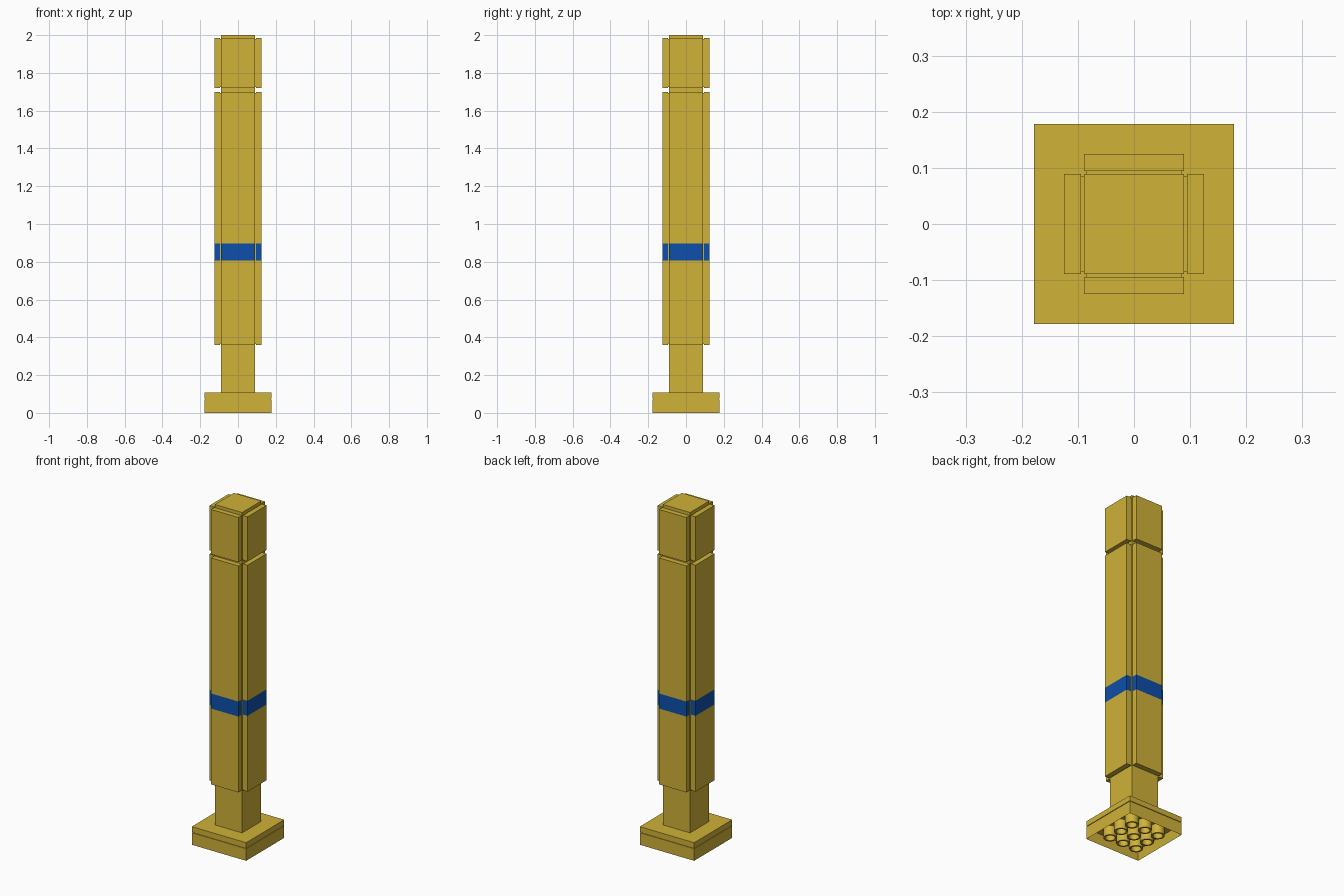
import bpy, bmesh, math
from mathutils import Matrix, Vector

if "Cube" in bpy.data.objects:
    bpy.data.objects.remove(bpy.data.objects["Cube"])

U = 0.0889          # grid module
H = 2.0             # overall height
HALF = U            # half width of the column
LIP = 0.004         # inset of the shadow grooves


def material(name, rgb):
    m = bpy.data.materials.new(name)
    m.diffuse_color = (*rgb, 1)
    m.use_nodes = True
    m.node_tree.nodes["Principled BSDF"].inputs["Base Color"].default_value = m.diffuse_color
    return m


GOLD = material("gold", (0.63, 0.445, 0.04))
BLUE = material("blue", (0.004, 0.08, 0.40))


def finish(name, bm, mat):
    bmesh.ops.recalc_face_normals(bm, faces=bm.faces)
    me = bpy.data.meshes.new(name)
    bm.to_mesh(me)
    bm.free()
    me.materials.append(mat)
    ob = bpy.data.objects.new(name, me)
    bpy.context.collection.objects.link(ob)
    return ob


def box(name, lo, hi, mat, turn=0):
    lo, hi = Vector(lo), Vector(hi)
    bm = bmesh.new()
    bmesh.ops.create_cube(bm, size=1)
    bmesh.ops.scale(bm, vec=hi - lo, verts=bm.verts)
    bmesh.ops.translate(bm, vec=(lo + hi) / 2, verts=bm.verts)
    bmesh.ops.rotate(bm, matrix=Matrix.Rotation(turn, 3, 'Z'), verts=bm.verts)
    return finish(name, bm, mat)


def tube(name, x, y, z0, z1, r_out, r_in, mat, n=24):
    bm = bmesh.new()
    rings = []
    for r, z in ((r_out, z0), (r_out, z1), (r_in, z1), (r_in, z0)):
        rings.append([bm.verts.new((x + r * math.cos(2 * math.pi * i / n),
                                    y + r * math.sin(2 * math.pi * i / n), z))
                      for i in range(n)])
    for k in range(4):
        a, b = rings[k], rings[(k + 1) % 4]
        for i in range(n):
            j = (i + 1) % n
            bm.faces.new((a[i], a[j], b[j], b[i]))
    ob = finish(name, bm, mat)
    bpy.context.view_layer.objects.active = ob
    ob.select_set(True)
    bpy.ops.object.shade_smooth_by_angle(angle=math.radians(35))
    ob.select_set(False)


# Hollow lower base: block with its underside inset and pushed up
B, SEAM, TOP, CEIL = 2 * U, 0.071, 0.107, 0.055
base = box("base_block", (-B, -B, 0), (B, B, SEAM), GOLD)
bm = bmesh.new()
bm.from_mesh(base.data)
bottom = min(bm.faces, key=lambda f: f.calc_center_median().z)
bmesh.ops.inset_region(bm, faces=[bottom], thickness=0.0167)
bmesh.ops.translate(bm, vec=(0, 0, CEIL), verts=bottom.verts)
bm.to_mesh(base.data)
bm.free()

# Tubes inside the base
for ix in (-1, 0, 1):
    for iy in (-1, 0, 1):
        tube("base_tube", ix * U, iy * U, 0, CEIL, 0.0362, 0.0267, GOLD)

# Cap plate on the base, with a recessed groove below it
box("base_groove", (-B + LIP, -B + LIP, SEAM), (B - LIP, B - LIP, SEAM + 0.005), GOLD)
box("base_cap", (-B, -B, SEAM + 0.005), (B, B, TOP), GOLD)

# Central column
box("column", (-HALF, -HALF, TOP), (HALF, HALF, H), GOLD)

# Cladding on the four sides: recessed backing plus face panels
IN, OUT = HALF + 0.0055, HALF + 0.0356
for k in range(4):
    a = k * math.pi / 2
    for name, z0, z1 in (("lower_backing", 0.36, 1.698), ("upper_backing", 1.72, 1.984)):
        box(name, (-HALF + LIP, -IN, z0 + LIP), (HALF - LIP, -HALF, z1 - LIP), GOLD, a)
    for name, z0, z1, mat in (("lower_panel", 0.36, 0.808, GOLD),
                              ("blue_band", 0.808, 0.897, BLUE),
                              ("middle_panel", 0.897, 1.698, GOLD),
                              ("upper_panel", 1.72, 1.984, GOLD)):
        box(name, (-HALF, -OUT, z0), (HALF, -IN, z1), mat, a)
